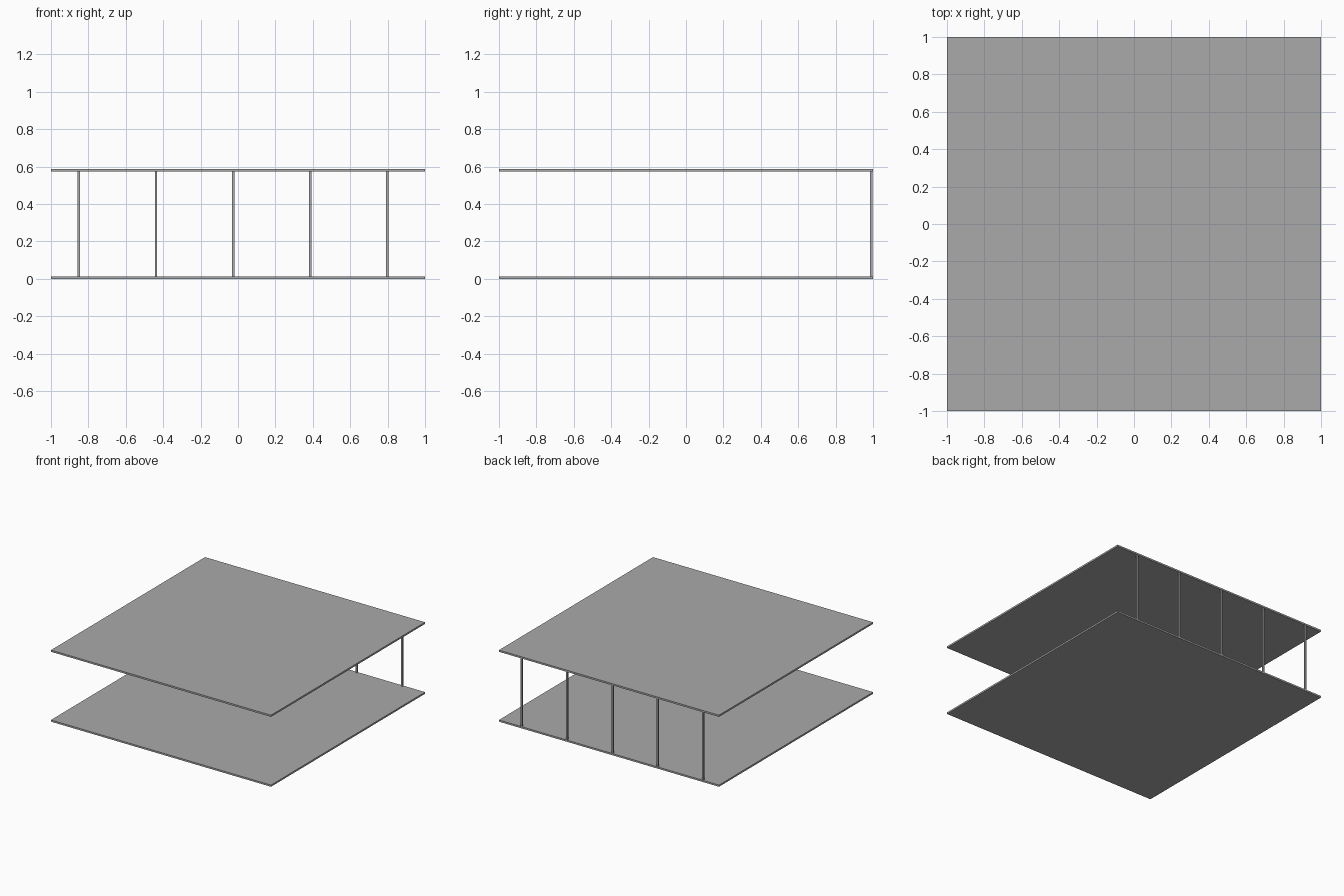
import bpy

cube = bpy.data.objects.get("Cube")
if cube:
    bpy.data.objects.remove(cube, do_unlink=True)

# Single flat colour
grey = bpy.data.materials.new("mid grey")
grey.use_nodes = True
colour = (0.4, 0.4, 0.4, 1.0)
grey.diffuse_color = colour
grey.node_tree.nodes["Principled BSDF"].inputs["Base Color"].default_value = colour


def box(name, low, high):
    """Add a box spanning two opposite corners."""
    centre = [(a + b) / 2 for a, b in zip(low, high)]
    bpy.ops.mesh.primitive_cube_add(size=1, location=centre)
    obj = bpy.context.object
    obj.name = name
    obj.scale = [b - a for a, b in zip(low, high)]
    bpy.ops.object.transform_apply(location=False, rotation=False, scale=True)
    obj.data.materials.append(grey)
    return obj


THICK = 0.014
HEIGHT = 0.588
POST = 0.013

# Floor and roof slabs
box("floor_slab", (-1, -1, 0), (1, 1, THICK))
box("roof_slab", (-1, -1, HEIGHT - THICK), (1, 1, HEIGHT))

# Row of slim posts along the back edge
for i in range(5):
    x = -0.851 + i * 0.4125
    box(f"back_post_{i + 1}",
        (x - POST / 2, 0.997 - POST, THICK),
        (x + POST / 2, 0.997, HEIGHT - THICK))
